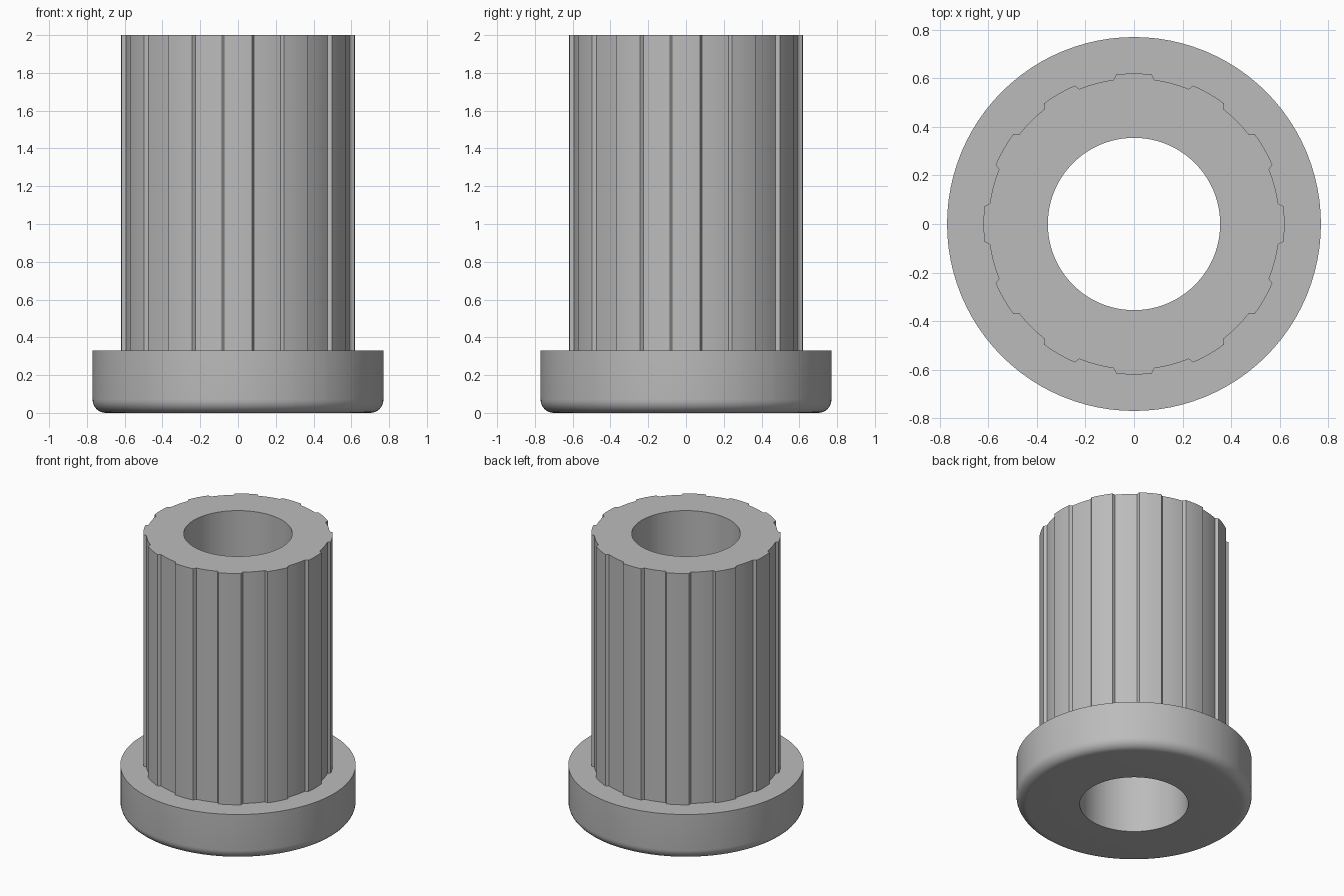
import bpy, bmesh, math

if "Cube" in bpy.data.objects:
    bpy.data.objects.remove(bpy.data.objects["Cube"])

BORE, FLANGE, FLANGE_H, TOP, FILLET = 0.355, 0.77, 0.33, 2.0, 0.07
RIDGE, GROOVE = 0.62, 0.60

grey = bpy.data.materials.new("plain grey")
grey.diffuse_color = (0.5, 0.5, 0.5, 1)
grey.use_nodes = True
grey.node_tree.nodes["Principled BSDF"].inputs["Base Color"].default_value = grey.diffuse_color


def sweep(name, angles, rings):
    """Join rings of (radius function, z) around the z axis."""
    bm = bmesh.new()
    rows = [[bm.verts.new((r(a) * math.cos(a), r(a) * math.sin(a), z)) for a in angles]
            for r, z in rings]
    n = len(angles)
    for low, high in zip(rows, rows[1:]):
        for i in range(n):
            j = (i + 1) % n
            bm.faces.new((low[i], low[j], high[j], high[i]))
    mesh = bpy.data.meshes.new(name)
    bm.to_mesh(mesh)
    bm.free()
    mesh.materials.append(grey)
    obj = bpy.data.objects.new(name, mesh)
    bpy.context.collection.objects.link(obj)
    bpy.ops.object.select_all(action='DESELECT')
    obj.select_set(True)
    bpy.context.view_layer.objects.active = obj
    bpy.ops.object.shade_smooth_by_angle(angle=math.radians(20))
    return obj


def const(radius):
    return lambda a: radius


# Angles for twelve raised splines: flat ridge, short sloping step, groove
steps = (-8, -6.8, -3.4, 0, 3.4, 6.8, 8, 11.5, 15, 18.5)
spline_angles = [math.radians(30 * k + s) for k in range(12) for s in steps]


def spline_radius(a):
    offset = abs((math.degrees(a) + 15) % 30 - 15)
    return RIDGE if offset < 7.4 else GROOVE


# Splined sleeve with the through bore
sweep("splined_sleeve", spline_angles,
      [(spline_radius, FLANGE_H), (spline_radius, TOP), (const(BORE), TOP), (const(BORE), 0)])

# Flange with a rounded lower edge, sharing the bore edge of the sleeve
profile = [(BORE, 0)]
for i in range(9):
    t = math.pi / 2 * i / 8
    profile.append((FLANGE - FILLET + FILLET * math.sin(t), FILLET - FILLET * math.cos(t)))
profile += [(FLANGE, FLANGE_H), (GROOVE - 0.005, FLANGE_H)]
sweep("flange", spline_angles, [(const(r), z) for r, z in profile])
